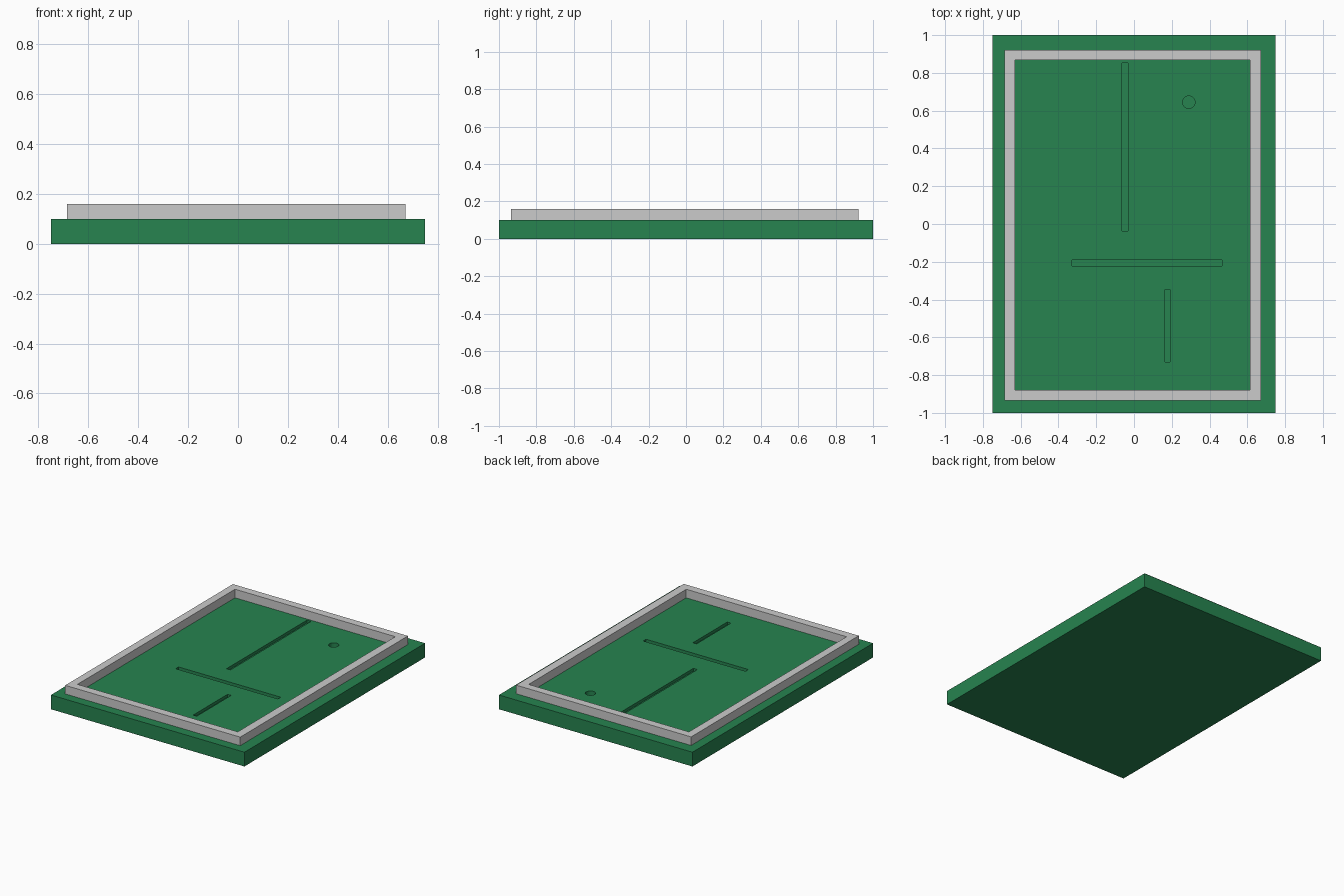
import bpy

if "Cube" in bpy.data.objects:
    bpy.data.objects.remove(bpy.data.objects["Cube"])


def box(name, x0, x1, y0, y1, z0, z1):
    bpy.ops.mesh.primitive_cube_add(size=1, location=((x0 + x1) / 2, (y0 + y1) / 2, (z0 + z1) / 2))
    ob = bpy.context.object
    ob.name = name
    ob.scale = (x1 - x0, y1 - y0, z1 - z0)
    bpy.ops.object.transform_apply(location=False, rotation=False, scale=True)
    return ob


def cut(target, cutter):
    mod = target.modifiers.new("cut", 'BOOLEAN')
    mod.operation = 'DIFFERENCE'
    mod.solver = 'EXACT'
    mod.object = cutter
    bpy.context.view_layer.objects.active = target
    bpy.ops.object.modifier_apply(modifier=mod.name)
    bpy.data.objects.remove(cutter)


green = bpy.data.materials.new("green_felt")
green.diffuse_color = (0.02, 0.23, 0.08, 1)
green.use_nodes = True
green.node_tree.nodes["Principled BSDF"].inputs["Base Color"].default_value = green.diffuse_color

# Green slab
base = box("base_board", -0.75, 0.75, -1, 1, 0, 0.1)
base.data.materials.append(green)

# Three shallow grooves
for x0, x1, y0, y1 in [(-0.063, -0.032, -0.037, 0.853),
                       (-0.328, 0.465, -0.222, -0.19),
                       (0.163, 0.191, -0.73, -0.348)]:
    cut(base, box("groove_cutter", x0, x1, y0, y1, 0.08, 0.15))

# Round cup
bpy.ops.mesh.primitive_cylinder_add(vertices=32, radius=0.033, depth=0.1, location=(0.29, 0.645, 0.11))
cut(base, bpy.context.object)

# Raised rim
rim = box("rim", -0.685, 0.672, -0.935, 0.922, 0.1, 0.16)
cut(rim, box("rim_cutter", -0.63, 0.613, -0.878, 0.867, 0.0, 0.3))
